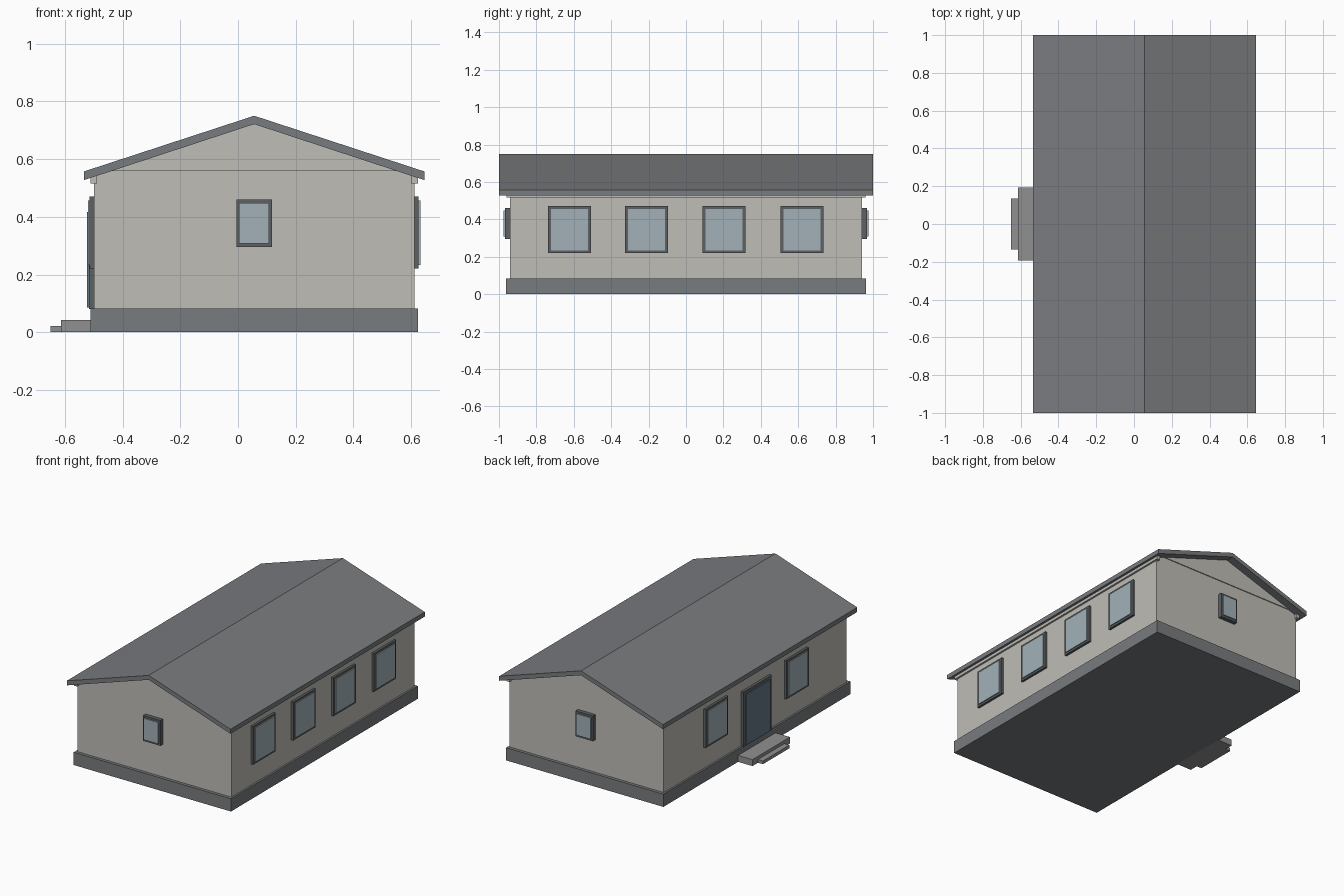
import bpy

if "Cube" in bpy.data.objects:
    bpy.data.objects.remove(bpy.data.objects["Cube"])

CX = 0.056                      # house centre line in x
HW, HL = 0.555, 0.942           # wall half width and half length


def material(name, rgb):
    m = bpy.data.materials.new(name)
    m.diffuse_color = (*rgb, 1)
    m.use_nodes = True
    m.node_tree.nodes["Principled BSDF"].inputs["Base Color"].default_value = m.diffuse_color
    return m


WALL = material("wall_paint", (0.52, 0.51, 0.47))
DARK = material("dark_grey", (0.19, 0.20, 0.21))
STONE = material("step_stone", (0.28, 0.28, 0.28))
FRAME = material("frame_grey", (0.11, 0.12, 0.125))
GLASS = material("glass", (0.36, 0.44, 0.48))
DOOR = material("door_blue", (0.13, 0.19, 0.24))


def mesh(name, verts, faces, mat):
    me = bpy.data.meshes.new(name)
    me.from_pydata(verts, [], faces)
    me.materials.append(mat)
    ob = bpy.data.objects.new(name, me)
    bpy.context.collection.objects.link(ob)
    return ob


def prism(name, profile, y0, y1, mat):
    """Extrude an (x, z) profile along y."""
    n = len(profile)
    verts = [(x, y, z) for y in (y0, y1) for x, z in profile]
    faces = [tuple(range(n)), tuple(range(2 * n - 1, n - 1, -1))]
    faces += [(i, i + n, (i + 1) % n + n, (i + 1) % n) for i in range(n)]
    return mesh(name, verts, faces, mat)


def box(name, x0, x1, y0, y1, z0, z1, mat):
    x0, x1 = sorted((x0, x1))
    y0, y1 = sorted((y0, y1))
    return prism(name, [(x0, z0), (x1, z0), (x1, z1), (x0, z1)], y0, y1, mat)


def side_panel(name, side, y, half, z0, z1, depth, mat):
    """Panel on a long wall; side is -1 or 1."""
    x = CX + side * HW
    box(name, x - side * 0.005, x + side * depth, y - half, y + half, z0, z1, mat)


def end_panel(name, side, half, z0, z1, depth, mat):
    """Panel on a gable wall; side is -1 or 1."""
    y = side * HL
    box(name, CX - half, CX + half, y - side * 0.005, y + side * depth, z0, z1, mat)


# plinth and walls
box("plinth", CX - 0.567, CX + 0.567, -0.962, 0.962, 0, 0.083, DARK)
box("walls", CX - HW, CX + HW, -HL, HL, 0.083, 0.558, WALL)

# gable block, slightly proud of the end walls
prism("gable", [(CX - 0.52, 0.558), (CX + 0.52, 0.558), (CX, 0.727)],
      -HL - 0.006, HL + 0.006, WALL)

# roof slab
prism("roof", [(CX - 0.59, 0.527), (CX, 0.721), (CX + 0.59, 0.527),
               (CX + 0.59, 0.557), (CX, 0.75), (CX - 0.59, 0.557)], -1, 1, DARK)

# eave beams
for s in (-1, 1):
    box("eave_beam", CX + s * 0.544, CX + s * 0.567, -0.96, 0.96, 0.516, 0.545, WALL)

# long wall windows
for s, ys in ((1, (-0.623, -0.21, 0.204, 0.62)), (-1, (-0.415, 0.415))):
    for y in ys:
        side_panel("window_frame", s, y, 0.115, 0.22, 0.47, 0.015, FRAME)
        side_panel("window_glass", s, y, 0.099, 0.233, 0.456, 0.021, GLASS)

# gable windows
for s in (-1, 1):
    end_panel("end_window_frame", s, 0.062, 0.295, 0.46, 0.026, FRAME)
    end_panel("end_window_glass", s, 0.052, 0.308, 0.447, 0.034, GLASS)

# entrance door and steps
side_panel("door_frame", -1, 0, 0.145, 0.08, 0.437, 0.017, FRAME)
side_panel("door_leaf", -1, 0, 0.125, 0.086, 0.417, 0.024, DOOR)
box("upper_step", -0.614, -0.505, -0.193, 0.193, 0, 0.042, STONE)
box("lower_step", -0.65, -0.61, -0.136, 0.136, 0, 0.021, STONE)
